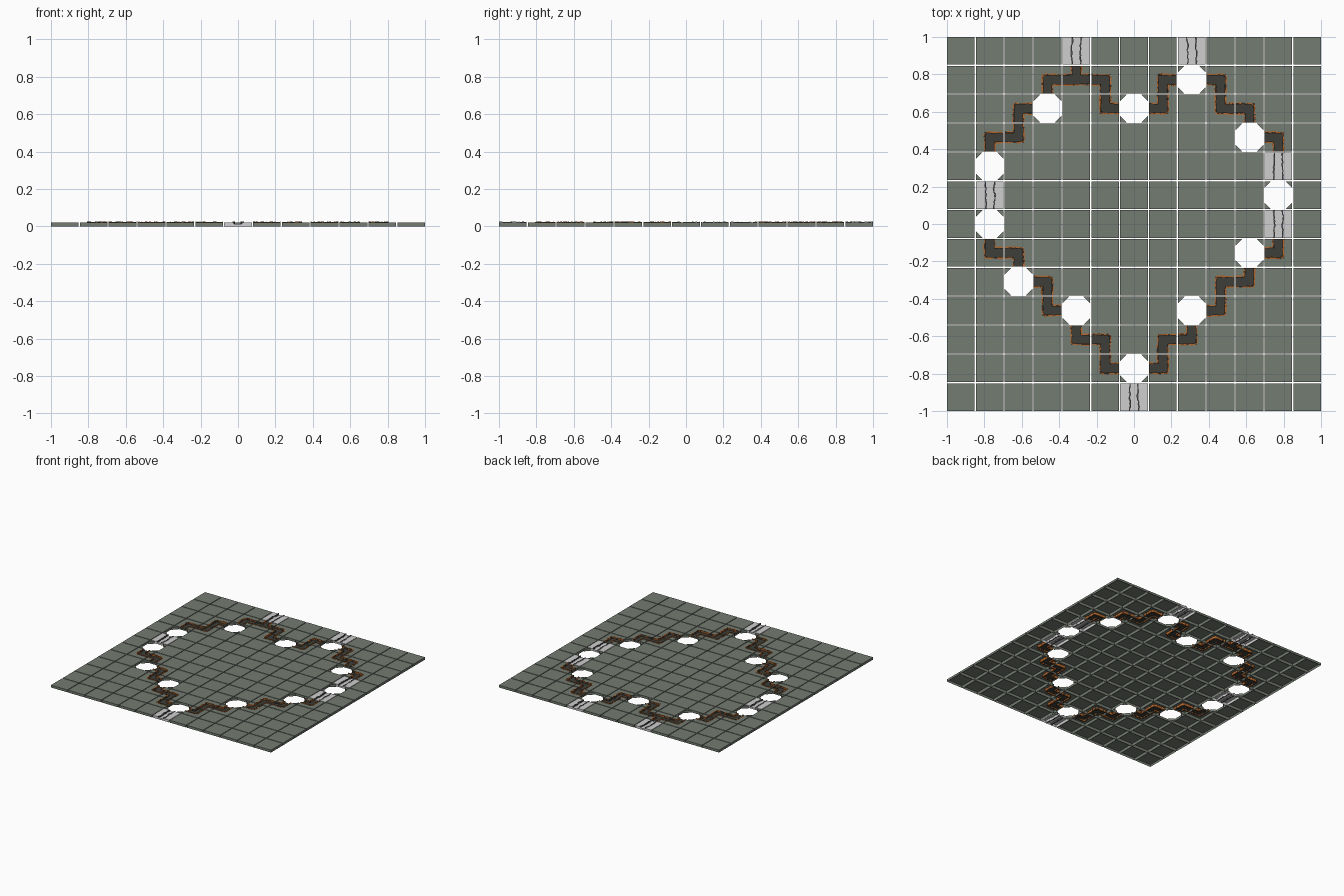
import bpy, bmesh, math, random
from mathutils import Vector

if "Cube" in bpy.data.objects:
    bpy.data.objects.remove(bpy.data.objects["Cube"])

random.seed(4)
S = 0.1484                 # tile size
P = (2 - S) / 12           # tile pitch on a 13 x 13 grid
H = S / 2
TOP = 0.0195               # tile top height
W = 0.0265                 # half width of the trench


def material(name, rgb):
    m = bpy.data.materials.new(name)
    m.diffuse_color = (*rgb, 1)
    m.use_nodes = True
    m.node_tree.nodes["Principled BSDF"].inputs["Base Color"].default_value = m.diffuse_color
    return m


GREEN = material("grey green stone", (0.174, 0.200, 0.165))
LIGHT = material("light grey stone", (0.63, 0.62, 0.63))
DARK = material("dark earth", (0.048, 0.047, 0.040))
RUST = material("rust orange", (0.45, 0.135, 0.027))
CRACK = material("charcoal", (0.085, 0.085, 0.088))


def finish(bm, name, *mats):
    me = bpy.data.meshes.new(name)
    bm.to_mesh(me)
    bm.free()
    for m in mats:
        me.materials.append(m)
    ob = bpy.data.objects.new(name, me)
    bpy.context.collection.objects.link(ob)


def shell(bm, pts, z1, walls=True):
    """Flat top with side walls, open underneath."""
    area = sum(a[0] * b[1] - b[0] * a[1] for a, b in zip(pts, pts[1:] + pts[:1]))
    if area < 0:
        pts = pts[::-1]
    hi = [bm.verts.new((x, y, z1)) for x, y in pts]
    bm.faces.new(hi)
    if walls:
        lo = [bm.verts.new((x, y, 0)) for x, y in pts]
        n = len(pts)
        for i in range(n):
            bm.faces.new((lo[i], lo[(i + 1) % n], hi[(i + 1) % n], hi[i]))


def rect(c, x0, x1, y0, y1):
    return [(c.x + x0, c.y + y0), (c.x + x1, c.y + y0), (c.x + x1, c.y + y1), (c.x + x0, c.y + y1)]


def ridge(bm, pts, width, wobble, step, h0, h1, second=0.0, outer=None):
    """Ragged raised rim along a polyline; random segments, or one side, take the second colour."""
    samples = []
    for a, b in zip(pts, pts[1:]):
        n = max(1, round((b - a).length / step))
        d = (b - a).normalized()
        side = Vector((-d.y, d.x))
        samples += [(a.lerp(b, i / n), side) for i in range(n)]
    samples.append((pts[-1], side))
    prev, drift = None, 0
    for p, side in samples:
        drift = 0.6 * drift + random.uniform(-wobble, wobble)
        p = p + side * drift
        w = width * random.uniform(0.7, 1.3) / 2
        h = random.uniform(h0, h1)
        l, r = p + side * w, p - side * w
        ring = [bm.verts.new((q.x, q.y, z)) for q, z in ((l, 0), (r, 0), (r, h), (l, h))]
        if prev:
            idx = 1 if random.random() < second else 0
            for i in range(4):
                f = bm.faces.new((prev[i], prev[(i + 1) % 4], ring[(i + 1) % 4], ring[i]))
                f.material_index = 1 if i == outer else idx
        else:
            bm.faces.new(ring)
        prev = ring
    bm.faces.new(prev)
    bmesh.ops.recalc_face_normals(bm, faces=bm.faces)


# Closed route of grid cells, as moves from the first cell
TURNS = "LDLDLDDDDRDRDRDRDRRURURURURUUUULULULLDLLUL"
STEP = {"L": (-1, 0), "R": (1, 0), "U": (0, 1), "D": (0, -1)}
route = [(-2, 5)]
for m in TURNS[:-1]:
    dx, dy = STEP[m]
    route.append((route[-1][0] + dx, route[-1][1] + dy))

holes = {(-3, 4), (0, 4), (2, 5), (4, 3), (-5, 2), (5, 1), (-5, 0), (4, -1),
         (-4, -2), (-2, -3), (2, -3), (0, -5)}
light = [(-2, 6), (2, 6), (-5, 1), (5, 0), (5, 2), (0, -6)]
trench = {}
for k, c in enumerate(route):
    if c in holes or c in light:
        continue
    near = (route[k - 1], route[(k + 1) % len(route)])
    trench[c] = [(n[0] - c[0], n[1] - c[1]) for n in near]
trench[(-2, 5)].append((0, 1))      # branch to the edge tile

# Stone tiles
green_bm, light_bm, bed_bm = bmesh.new(), bmesh.new(), bmesh.new()
R = 0.080                            # octagonal opening, flat to centre
corner = R + R * math.tan(math.pi / 8) - H
for i in range(-6, 7):
    for j in range(-6, 7):
        c = Vector((i * P, j * P))
        if (i, j) in holes:
            # only the four corners remain around an octagonal opening
            for sx in (-1, 1):
                for sy in (-1, 1):
                    shell(green_bm, [(c.x + sx * H, c.y + sy * corner), (c.x + sx * H, c.y + sy * H),
                                     (c.x + sx * corner, c.y + sy * H)], TOP)
        elif (i, j) in light:
            # two banks and a slightly sunken middle
            w = 0.023
            shell(light_bm, rect(c, -H, -w, -H, H), TOP)
            shell(light_bm, rect(c, w, H, -H, H), TOP)
            shell(light_bm, rect(c, -w, w, -H, H), 0.013)
        elif (i, j) in trench:
            # 3 x 3 split: sunken bed along the route, stone elsewhere
            cut = [-H, -W, W, H]
            for a in (-1, 0, 1):
                for b in (-1, 0, 1):
                    box = rect(c, cut[a + 1], cut[a + 2], cut[b + 1], cut[b + 2])
                    if (a, b) == (0, 0) or (a, b) in trench[(i, j)]:
                        shell(bed_bm, box, 0.011, False)
                    else:
                        shell(green_bm, box, TOP, False)
            for d in STEP.values():
                # outer walls of the tile, as thin skirts
                n, t = Vector(d), Vector((-d[1], d[0]))
                h = 0.011 if d in trench[(i, j)] else TOP
                for u0, u1, hh in ((-H, -W, TOP), (-W, W, h), (W, H, TOP)):
                    p, q = c + n * H + t * u0, c + n * H + t * u1
                    green_bm.faces.new([green_bm.verts.new((v.x, v.y, z)) for v, z in
                                        ((p, 0), (q, 0), (q, hh), (p, hh))])
        else:
            shell(green_bm, rect(c, -H, H, -H, H), TOP)
finish(green_bm, "stone_tiles", GREEN)
finish(light_bm, "light_tiles", LIGHT)
finish(bed_bm, "trench_bed", DARK)

# Ragged rims along both sides of the trench: rust outside, dark lip inside
rim_bm, lip_bm = bmesh.new(), bmesh.new()


def rims(c, dirs, w):
    if len(dirs) == 3:
        up = dirs[2]
        lines = [[c + d * H + up * w, c + (d + up) * w, c + up * H + d * w] for d in dirs[:2]]
        return lines + [[c + dirs[0] * H - up * w, c + dirs[1] * H - up * w]]
    a, b = dirs
    if a.dot(b) < -0.5:
        s = Vector((-a.y, a.x)) * w
        return [[c + a * H + o, c + b * H + o] for o in (s, -s)]
    k = 0.011   # bevel of the outer corner
    return [[c + a * H + b * w, c + (a + b) * w, c + b * H + a * w],
            [c + a * H - b * w, c - a * (w - k) - b * w, c - a * w - b * (w - k), c + b * H - a * w]]


for (i, j), steps in trench.items():
    c = Vector((i * P, j * P))
    dirs = [Vector(d) for d in steps]
    for ln in rims(c, dirs, W + 0.0015):
        ridge(rim_bm, ln, 0.0075, 0.0024, 0.009, 0.0205, 0.0250, 0.1)
    for ln in rims(c, dirs, W - 0.003):
        ridge(lip_bm, ln, 0.003, 0.001, 0.010, 0.0185, 0.0262, 0.5)
finish(rim_bm, "trench_rims", RUST, DARK)
finish(lip_bm, "trench_inner_lips", DARK, RUST)

# Ragged cracks along the light tiles: dark crest, light outer side
crack_bm = bmesh.new()
for i, j in light:
    c = Vector((i * P, j * P))
    for x, side in ((-0.023, 3), (0.023, 1)):
        ridge(crack_bm, [c + Vector((x, -H)), c + Vector((x, H))], 0.0075, 0.0035, 0.010,
              0.0205, 0.0262, 0, side)
finish(crack_bm, "light_tile_cracks", CRACK, LIGHT)
